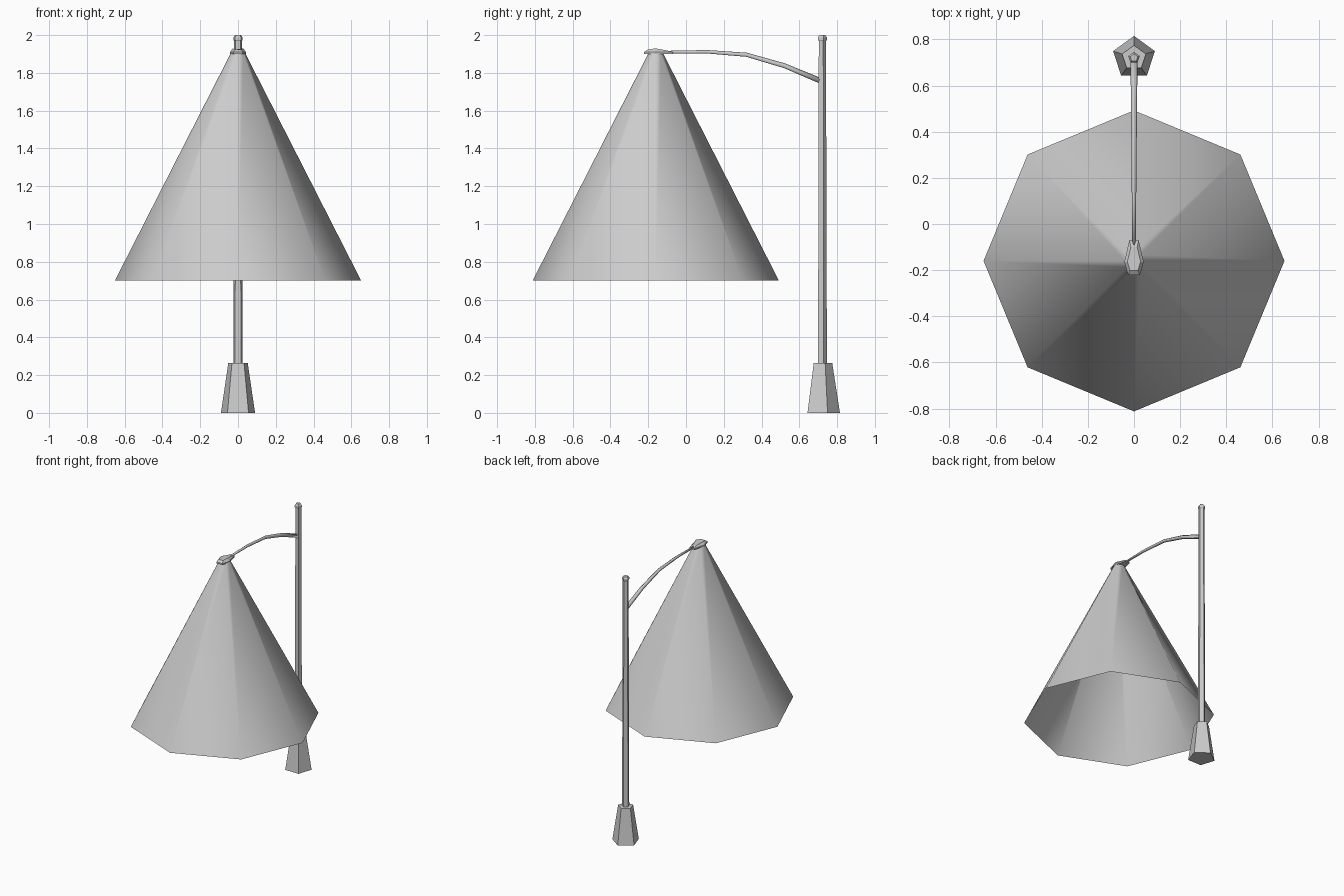
import bpy, bmesh, math
from mathutils import Vector

if "Cube" in bpy.data.objects:
    bpy.data.objects.remove(bpy.data.objects["Cube"])

grey = bpy.data.materials.new("light grey")
grey.use_nodes = True
grey.diffuse_color = (0.6, 0.6, 0.6, 1)
grey.node_tree.nodes["Principled BSDF"].inputs["Base Color"].default_value = (0.6, 0.6, 0.6, 1)

POLE_Y, LAMP_Y = 0.72, -0.16


def loft(name, rings, caps=True, smooth=False):
    """Skin a list of equal-sized point rings into one object."""
    bm = bmesh.new()
    loops = [[bm.verts.new(p) for p in ring] for ring in rings]
    n = len(loops[0])
    for a, b in zip(loops, loops[1:]):
        for i in range(n):
            j = (i + 1) % n
            bm.faces.new((a[i], a[j], b[j], b[i]))
    if caps:
        bm.faces.new(loops[0][::-1])
        bm.faces.new(loops[-1])
        bmesh.ops.recalc_face_normals(bm, faces=bm.faces)
    for f in bm.faces:
        f.smooth = smooth
    mesh = bpy.data.meshes.new(name)
    bm.to_mesh(mesh)
    bm.free()
    mesh.materials.append(grey)
    obj = bpy.data.objects.new(name, mesh)
    bpy.context.collection.objects.link(obj)
    return obj


def ring(y, z, r, n):
    """Horizontal polygon with one corner pointing to the back."""
    turn = [math.tau * i / n + math.pi / 2 for i in range(n)]
    return [(r * math.cos(t), y + r * math.sin(t), z) for t in turn]


def turned(name, y, profile, n, **kw):
    return loft(name, [ring(y, z, r, n) for r, z in profile], **kw)


# Five-sided post: tapered foot, slim pole and small finial
turned("base", POLE_Y, [(0.095, 0), (0.054, 0.265)], 5)
turned("pole", POLE_Y, [(0.026, 0.26), (0.021, 1.98)], 5)
turned("pole_cap", POLE_Y, [(0.021, 1.968), (0.026, 1.975), (0.026, 1.988), (0.017, 2.0)], 5)

# Open eight-sided cone of light
turned("light_cone", LAMP_Y, [(0.652, 0.7), (0.038, 1.905)], 8, caps=False, smooth=True)

# Curved arm, thinning towards the lamp
path = [Vector((0, y, z)) for y, z in
        ((0.715, 1.755), (0.52, 1.837), (0.32, 1.895), (0.11, 1.911), (-0.09, 1.909))]
arm_rings = []
for i, p in enumerate(path):
    along = (path[min(i + 1, 4)] - path[max(i - 1, 0)]).normalized()
    up = along.cross(Vector((1, 0, 0)))
    r = 0.016 - 0.002 * i
    arm_rings.append([p + r * (Vector((math.cos(t), 0, 0)) + up * math.sin(t))
                      for t in (math.tau * k / 5 + math.pi / 2 for k in range(5))])
loft("arm", arm_rings, smooth=True)

# Lamp head: kite-shaped plan, flat below and bevelled on top
half = [(0.02, -0.07), (0.042, -0.165), (0.025, -0.222)]
plan = half + [(-x, y) for x, y in reversed(half)]


def head_ring(z, s):
    return [(x * s, LAMP_Y + (y - LAMP_Y) * s, z + (0.006 * (1 - abs(y + 0.165) / 0.05)
             if z > 1.92 else 0)) for x, y in plan]


loft("lamp_head", [head_ring(1.9, 1), head_ring(1.91, 1), head_ring(1.924, 0.68)])
